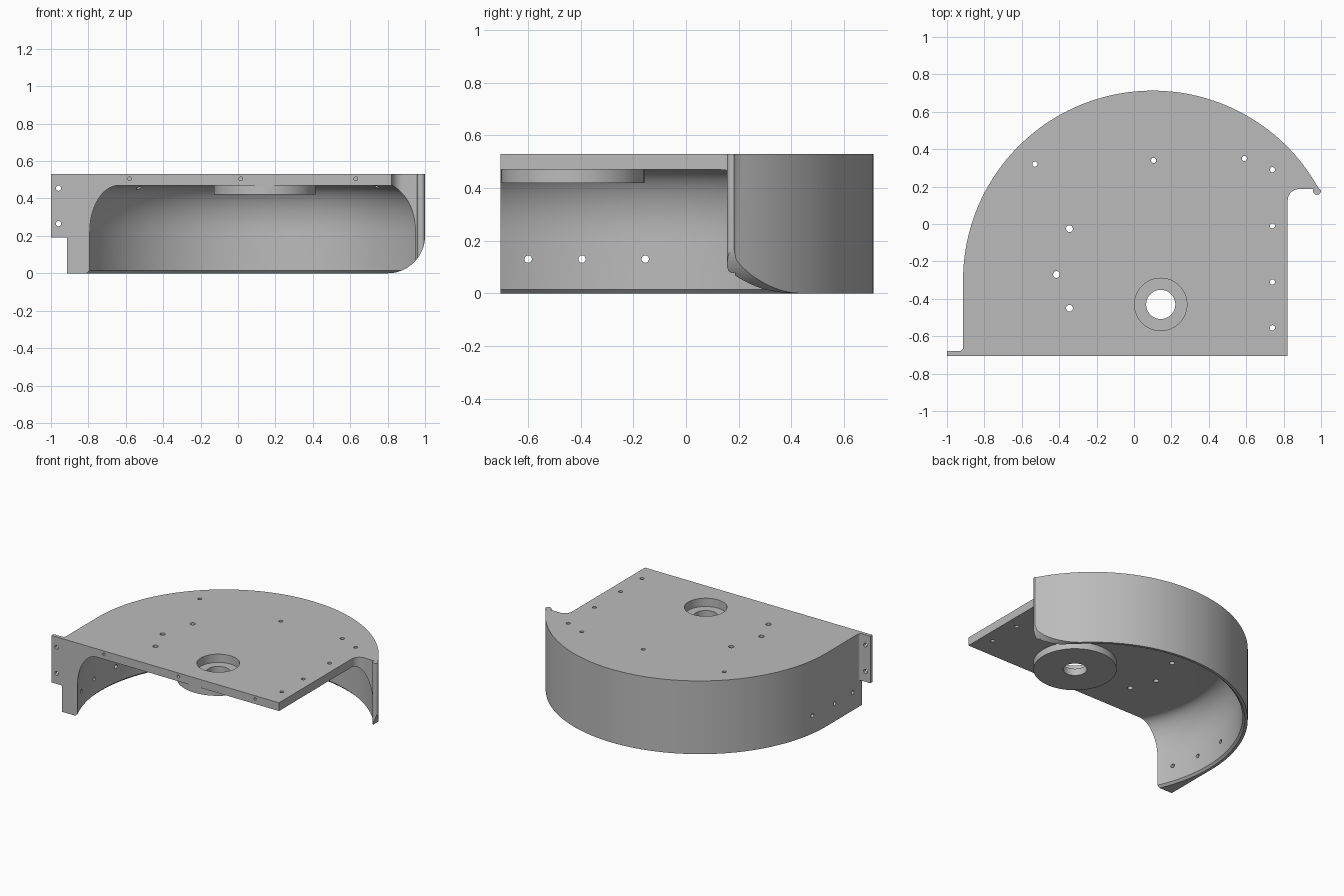
import bpy, bmesh, math
from mathutils import Matrix, Vector

if "Cube" in bpy.data.objects:
    bpy.data.objects.remove(bpy.data.objects["Cube"])

CX, CY, R = 0.1, -0.301, 1.014      # centre and radius of the curved wall
TOP, DECK, FRONT = 0.53, 0.47, -0.705
HUB = (0.143, -0.43)


def arc(cx, cy, rx, start, end, n, ry=None):
    ry = rx if ry is None else ry
    angles = [math.radians(start + (end - start) * i / n) for i in range(n + 1)]
    return [(cx + rx * math.cos(a), cy + ry * math.sin(a)) for a in angles]


def finish(bm, name):
    bmesh.ops.recalc_face_normals(bm, faces=bm.faces[:])
    mesh = bpy.data.meshes.new(name)
    bm.to_mesh(mesh)
    bm.free()
    obj = bpy.data.objects.new(name, mesh)
    bpy.context.scene.collection.objects.link(obj)
    return obj


def prism(name, points, low, high, axis="Z"):
    """Extrude an outline along z, or an x-z outline along y."""
    bm = bmesh.new()
    place = (lambda u, v: (u, v, low)) if axis == "Z" else (lambda u, v: (u, low, v))
    face = bm.faces.new([bm.verts.new(place(u, v)) for u, v in points])
    moved = bmesh.ops.extrude_face_region(bm, geom=[face])["geom"]
    step = Vector((0, 0, high - low)) if axis == "Z" else Vector((0, high - low, 0))
    bmesh.ops.translate(bm, vec=step, verts=[g for g in moved if isinstance(g, bmesh.types.BMVert)])
    return finish(bm, name)


def cylinder(name, centre, radius, length, axis="Z", sides=24):
    bm = bmesh.new()
    turn = {"X": Matrix.Rotation(math.pi / 2, 4, "Y"),
            "Y": Matrix.Rotation(math.pi / 2, 4, "X"), "Z": Matrix()}[axis]
    bmesh.ops.create_cone(bm, cap_ends=True, segments=sides, radius1=radius, radius2=radius,
                          depth=length, matrix=Matrix.Translation(centre) @ turn)
    return finish(bm, name)


def revolve(name, profile, sides):
    """Turn a radius-height profile, closed on the axis, about the wall centre."""
    bm = bmesh.new()
    rings = []
    for r, z in profile:
        rings.append([bm.verts.new((x, y, z)) for x, y in arc(CX, CY, r, 0, 360, sides)[:-1]])
    for a, b in zip(rings, rings[1:]):
        for i in range(sides):
            j = (i + 1) % sides
            bm.faces.new((a[i], a[j], b[j], b[i]))
    bm.faces.new(rings[0])
    bm.faces.new(rings[-1])
    return finish(bm, name)


# Full-height outline: curved back, side flange, straight front, notch, rounded wall tip
outline = arc(CX, CY, R, 29, 180, 90)
outline += arc(-0.934, -0.66, 0.02, 0, -90, 6)
outline += [(-1, -0.68), (-1, FRONT), (0.822, FRONT)]
outline += arc(0.882, 0.127, 0.06, 180, 90, 10)
outline += arc(0.978, 0.177, 0.021, 155, 375, 16)
housing = prism("housing", outline, 0, TOP)

# Cavity under the deck, with a chamfered rim and a deep rounded upper corner
cavity = [(0.995, -0.1), (0.995, 0), (0.98, 0.015)]
cavity += arc(0.84, 0.22, 0.14, 0, 90, 14, ry=DECK - 0.22)
steps = [("DIFFERENCE", revolve("cavity_cutter", cavity, 160))]

# Rounded lower corner at the free end of the wall
corner = arc(0.8, 0.2, 0.2, -90, 0, 20) + [(1.1, 0.2), (1.1, -0.1), (0.8, -0.1)]
steps.append(("DIFFERENCE", prism("corner_cutter", corner, 0, 1, "Y")))

# Space below the side flange
below = [(-1.1, -0.1), (-0.914, -0.1), (-0.914, 0.19), (-1.1, 0.19)]
steps.append(("DIFFERENCE", prism("flange_cutter", below, -0.8, -0.6, "Y")))

# Hub under the deck with its recess and bore
steps.append(("UNION", cylinder("hub", (*HUB, 0.46), 0.272, 0.08, sides=96)))
steps.append(("DIFFERENCE", cylinder("recess_cutter", (*HUB, 0.57), 0.14, 0.2, sides=64)))
steps.append(("DIFFERENCE", cylinder("bore_cutter", (*HUB, 0.45), 0.078, 0.3, sides=48)))

# Deck screw holes
small = [(-0.53, 0.32), (0.105, 0.34), (0.59, 0.35)] + [(0.74, y) for y in (0.29, -0.01, -0.31, -0.555)]
large = [(-0.345, -0.025), (-0.345, -0.45), (-0.415, -0.27)]
for spots, radius in ((small, 0.014), (large, 0.018)):
    for x, y in spots:
        steps.append(("DIFFERENCE", cylinder("deck_hole", (x, y, 0.5), radius, 0.4)))

# Holes through the side wall, through the flange, and blind in the front edge
for y in (-0.6, -0.395, -0.155):
    steps.append(("DIFFERENCE", cylinder("wall_hole", (-0.85, y, 0.13), 0.014, 0.4, "X")))
for z in (0.455, 0.265):
    steps.append(("DIFFERENCE", cylinder("flange_hole", (-0.96, -0.69, z), 0.014, 0.1, "Y")))
for x in (-0.58, 0.015, 0.63):
    steps.append(("DIFFERENCE", cylinder("front_hole", (x, FRONT, 0.505), 0.01, 0.16, "Y")))

# Carve the housing and drop the helpers
for operation, tool in steps:
    tool.hide_render = True
    mod = housing.modifiers.new(tool.name, "BOOLEAN")
    mod.operation, mod.object, mod.solver = operation, tool, "EXACT"
graph = bpy.context.evaluated_depsgraph_get()
carved = bpy.data.meshes.new_from_object(housing.evaluated_get(graph))
housing.modifiers.clear()
housing.data = carved
for _, tool in steps:
    bpy.data.objects.remove(tool)

# Single grey finish
grey = bpy.data.materials.new("plain_grey")
grey.use_nodes = True
colour = (0.5, 0.5, 0.5, 1)
grey.diffuse_color = colour
grey.node_tree.nodes["Principled BSDF"].inputs["Base Color"].default_value = colour
housing.data.materials.clear()
housing.data.materials.append(grey)
for face in housing.data.polygons:
    face.material_index = 0

bpy.ops.object.select_all(action="DESELECT")
housing.select_set(True)
bpy.context.view_layer.objects.active = housing
bpy.ops.object.shade_smooth_by_angle(angle=math.radians(30))
